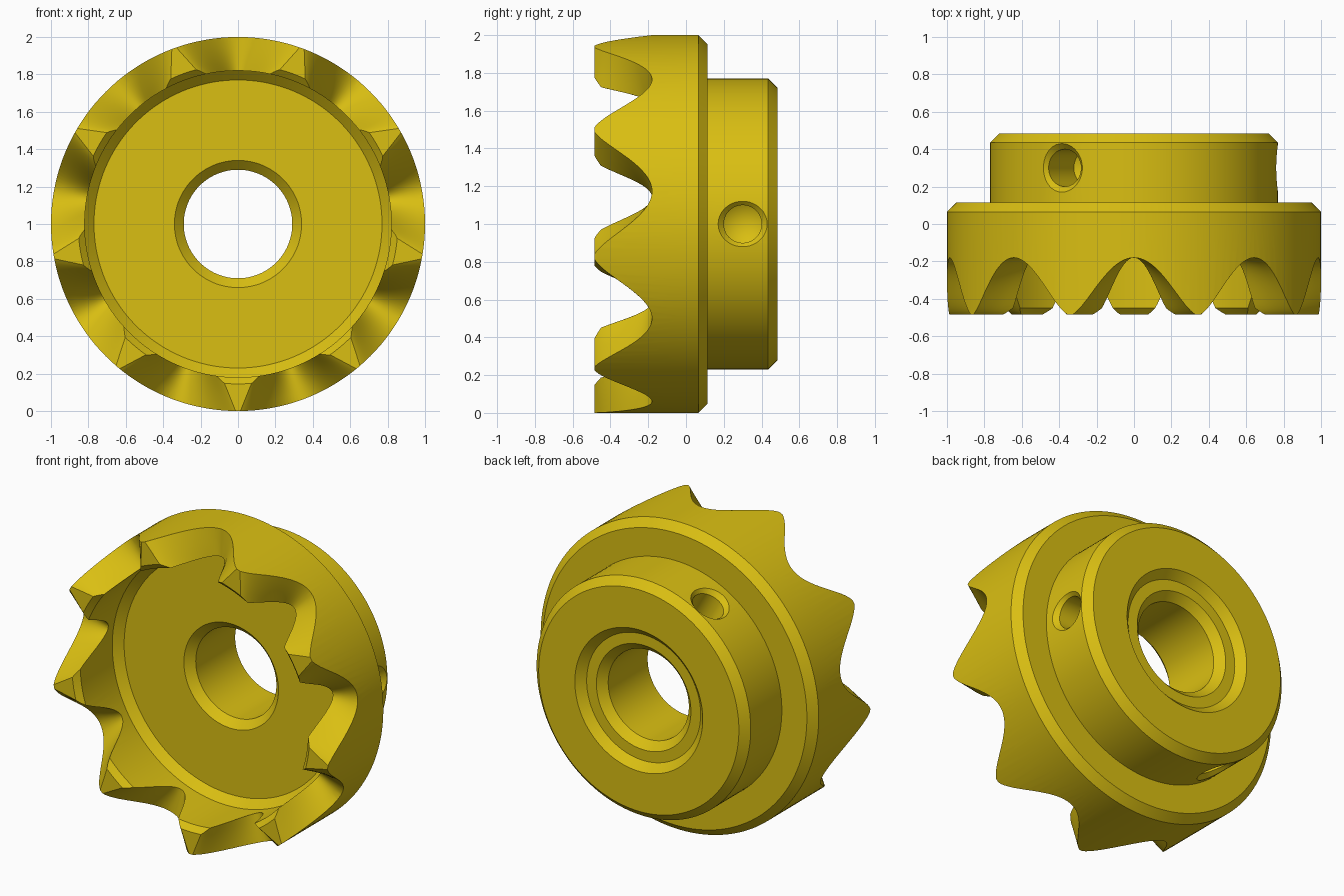
import bpy, bmesh, math
from mathutils import Matrix

if "Cube" in bpy.data.objects:
    bpy.data.objects.remove(bpy.data.objects["Cube"], do_unlink=True)

TEETH = 9
CENTRE = Matrix.Translation((0, 0, 1))

# Single yellow finish
COLOUR = (0.70, 0.52, 0.006, 1)
yellow = bpy.data.materials.new("yellow")
yellow.use_nodes = True
yellow.diffuse_color = COLOUR
yellow.node_tree.nodes["Principled BSDF"].inputs["Base Color"].default_value = COLOUR


def finish(bm, name, matrix):
    bmesh.ops.remove_doubles(bm, verts=bm.verts, dist=1e-5)
    bmesh.ops.recalc_face_normals(bm, faces=bm.faces)
    bm.transform(matrix)
    mesh = bpy.data.meshes.new(name)
    bm.to_mesh(mesh)
    bm.free()
    mesh.materials.append(yellow)
    obj = bpy.data.objects.new(name, mesh)
    bpy.context.collection.objects.link(obj)
    return obj


def lathe(name, profile, steps, matrix, closed):
    """Turn (radius, y) points around the y axis."""
    bm = bmesh.new()
    verts = [bm.verts.new((r, y, 0)) for r, y in profile]
    for a, b in zip(verts, verts[1:]):
        bm.edges.new((a, b))
    if closed:
        bm.edges.new((verts[-1], verts[0]))
    bmesh.ops.spin(bm, geom=bm.verts[:] + bm.edges[:], cent=(0, 0, 0),
                   axis=(0, 1, 0), dvec=(0, 0, 0), angle=math.tau, steps=steps)
    return finish(bm, name, matrix)


def turned(angle):
    """Place a cutter that points along +x at an angle around the y axis."""
    return CENTRE @ Matrix.Rotation(-angle, 4, 'Y')


def gap_cutter(angle):
    """Round-bottomed groove that flares outwards, leaving pointed teeth."""
    bm = bmesh.new()
    rings = []
    for i in range(9):
        u = 0.65 + 0.05 * i
        width = 0.9 * (u - 0.577)
        section = []
        for k in range(-21, 22):
            t = k / 20
            depth = (math.sin(1.4 * t) / math.sin(1.4)) ** 2
            section.append((u, -0.18 - 0.305 * depth, t * width))
        section.append((u, -0.6, 1.05 * width))
        section.insert(0, (u, -0.6, -1.05 * width))
        rings.append([bm.verts.new(p) for p in section])
    for a, b in zip(rings, rings[1:]):
        for j in range(len(a)):
            n = (j + 1) % len(a)
            bm.faces.new((a[j], a[n], b[n], b[j]))
    bm.faces.new(rings[0])
    bm.faces.new(rings[-1])
    return finish(bm, "tooth_gap_cutter", turned(angle))


# Toothed ring, hub and bore as one turned body
body = lathe("toothed_hub", [
    (0.29, -0.02), (0.34, -0.07), (0.77, -0.07), (0.82, -0.12),
    (0.82, -0.45), (0.855, -0.485), (1, -0.485), (1, 0.065),
    (0.95, 0.115), (0.77, 0.115), (0.77, 0.435), (0.72, 0.485),
    (0.46, 0.485), (0.41, 0.435), (0.34, 0.435), (0.29, 0.385),
], 144, CENTRE, True)

# Gaps between the teeth
cutters = [gap_cutter(math.pi / 2 + math.tau * i / TEETH) for i in range(TEETH)]

# Three blind screw holes with countersunk mouths
screw = [(0, 0.41), (0.1, 0.47), (0.1, 0.74), (0.18, 0.82), (0, 0.82)]
for i in range(3):
    place = (turned(math.tau * i / 3) @ Matrix.Translation((0, 0.3, 0))
             @ Matrix.Rotation(-math.pi / 2, 4, 'Z'))
    cutters.append(lathe("screw_hole_cutter", screw, 40, place, False))

bpy.ops.object.select_all(action='DESELECT')
body.select_set(True)
bpy.context.view_layer.objects.active = body
for cutter in cutters:
    cutter.hide_render = True
    mod = body.modifiers.new("cut", 'BOOLEAN')
    mod.operation = 'DIFFERENCE'
    mod.solver = 'EXACT'
    mod.object = cutter
    bpy.ops.object.modifier_apply(modifier=mod.name)
    bpy.data.objects.remove(cutter, do_unlink=True)

bpy.ops.object.shade_smooth_by_angle(angle=math.radians(30))
